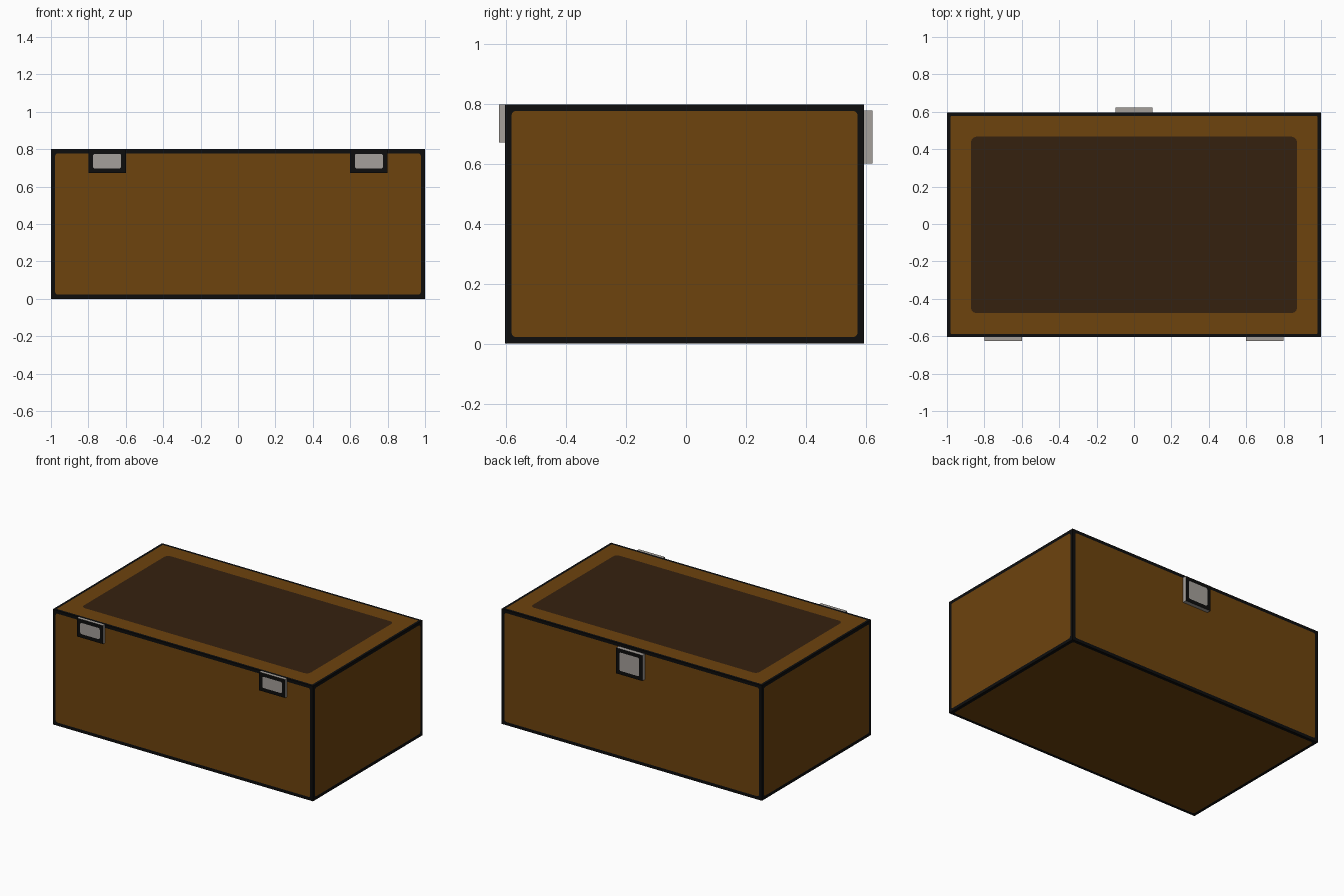
import bpy, bmesh, math
from mathutils import Vector

if "Cube" in bpy.data.objects:
    bpy.data.objects.remove(bpy.data.objects["Cube"])


def material(name, rgb):
    m = bpy.data.materials.new(name)
    m.diffuse_color = (*rgb, 1)
    m.use_nodes = True
    m.node_tree.nodes["Principled BSDF"].inputs["Base Color"].default_value = m.diffuse_color
    return m


MATS = [material("brown wood", (0.154, 0.056, 0.0042)),
        material("dark wood", (0.036, 0.0155, 0.0048)),
        material("black trim", (0.004, 0.004, 0.004)),
        material("grey metal", (0.375, 0.350, 0.328))]
BROWN, DARK, BLACK, GREY = range(4)


def rounded_loop(w, h, r, n=3):
    """Rounded rectangle outline with n + 1 points per corner."""
    pts = []
    for i, (sx, sy) in enumerate([(1, 1), (-1, 1), (-1, -1), (1, -1)]):
        for k in range(n + 1):
            a = math.pi / 2 * (i + k / n)
            pts.append((sx * (w - r) + r * math.cos(a), sy * (h - r) + r * math.sin(a)))
    return pts


def panelled_box(name, low, high, rings_for):
    """Box whose faces carry flat nested frames; rings_for(normal) gives
    (inset, corner radius, colour inside) for each nested outline."""
    low, high = Vector(low), Vector(high)
    mid, half = (low + high) / 2, (high - low) / 2
    bm = bmesh.new()
    for axis in range(3):
        for sign in (1, -1):
            nrm = Vector((0, 0, 0))
            nrm[axis] = sign
            a, b = (axis + 1) % 3, (axis + 2) % 3
            prev, colour = None, 0
            for inset, r, inner_colour in rings_for(tuple(nrm)):
                ring = []
                for p, q in rounded_loop(half[a] - inset, half[b] - inset, r):
                    co = mid.copy()
                    co[axis] += sign * half[axis]
                    co[a] += p
                    co[b] += sign * q
                    ring.append(bm.verts.new(co))
                if prev:
                    for i in range(len(ring)):
                        j = (i + 1) % len(ring)
                        f = bm.faces.new((prev[i], prev[j], ring[j], ring[i]))
                        f.material_index = colour
                prev, colour = ring, inner_colour
            bm.faces.new(prev).material_index = colour
    bmesh.ops.remove_doubles(bm, verts=bm.verts, dist=1e-5)
    bm.normal_update()
    me = bpy.data.meshes.new(name)
    bm.to_mesh(me)
    bm.free()
    for m in MATS:
        me.materials.append(m)
    ob = bpy.data.objects.new(name, me)
    bpy.context.collection.objects.link(ob)
    return ob


# Wooden box: black rim on every face, dark panel on the lid
def box_rings(n):
    rings = [(0, 0, BLACK), (0.022, 0.014, BROWN)]
    if n[2] > 0:
        rings = [(0, 0, BLACK), (0.018, 0.005, BROWN), (0.128, 0.03, DARK)]
    return rings


panelled_box("box", (-1, -0.605, 0), (1, 0.595, 0.8), box_rings)


# Metal fittings: grey plates with a black frame on the outward face
def plate_rings(side):
    def rings(n):
        if n[1] == side:
            return [(0, 0, BLACK), (0.025, 0.01, GREY)]
        return [(0, 0, GREY)]
    return rings


for label, x in (("left", -0.7), ("right", 0.7)):
    panelled_box("front_plate_" + label, (x - 0.1, -0.625, 0.672),
                 (x + 0.1, -0.605, 0.8), plate_rings(-1))
panelled_box("back_plate", (-0.1, 0.595, 0.602), (0.1, 0.623, 0.78), plate_rings(1))
